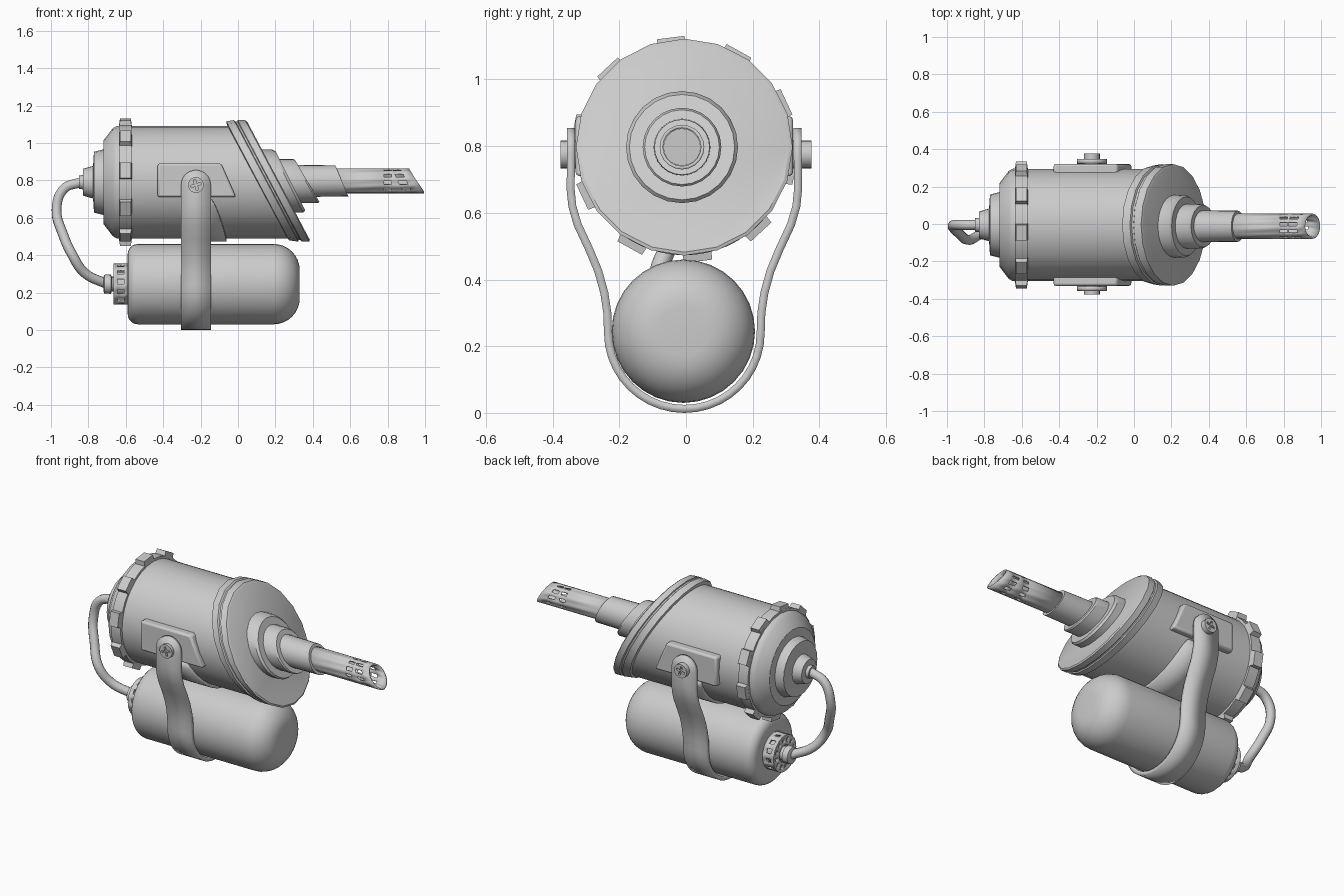
import bpy, bmesh
from math import sin, cos, pi, sqrt, radians
from mathutils import Matrix, Vector

if "Cube" in bpy.data.objects:
    bpy.data.objects.remove(bpy.data.objects["Cube"])

YC, ZC = -0.005, 0.79


def finish(bm, name, fix=True, angle=32):
    if fix:
        bmesh.ops.recalc_face_normals(bm, faces=bm.faces[:])
    me = bpy.data.meshes.new(name)
    bm.to_mesh(me)
    bm.free()
    ob = bpy.data.objects.new(name, me)
    bpy.context.collection.objects.link(ob)
    bpy.ops.object.select_all(action='DESELECT')
    bpy.context.view_layer.objects.active = ob
    ob.select_set(True)
    bpy.ops.object.shade_smooth_by_angle(angle=radians(angle))
    return ob


def revolve(name, profile, y=YC, z=ZC, n=24, caps=True, windows=(), wall=0):
    """Lathe around x. Profile entries: (x, radius[, shear]); windows = bands with alternate faces removed."""
    bm = bmesh.new()
    rings = []
    for p in profile:
        s = p[2] if len(p) > 2 else 0
        rings.append([bm.verts.new((p[0] - s * p[1] * cos(a), y + p[1] * sin(a), z + p[1] * cos(a)))
                      for a in (2 * pi * i / n for i in range(n))])
    for j in range(len(rings) - 1):
        for i in range(n):
            if j in windows and i % 2 == 0:
                continue
            k = (i + 1) % n
            bm.faces.new((rings[j][i], rings[j + 1][i], rings[j + 1][k], rings[j][k]))
    if caps:
        bm.faces.new(rings[0])
        bm.faces.new(rings[-1])
    ob = finish(bm, name, fix=caps)
    if wall:
        thicken(ob, wall, -1)
    return ob


def thicken(ob, t, offset):
    m = ob.modifiers.new("thickness", 'SOLIDIFY')
    m.thickness, m.offset = t, offset


def prism(name, pts, y0, y1):
    bm = bmesh.new()
    f = bm.faces.new([bm.verts.new((x, y0, z)) for x, z in pts])
    ext = bmesh.ops.extrude_face_region(bm, geom=[f])['geom']
    bmesh.ops.translate(bm, vec=(0, y1 - y0, 0), verts=[v for v in ext if isinstance(v, bmesh.types.BMVert)])
    return finish(bm, name)


def ribbon(name, rows, t, offset=0):
    bm = bmesh.new()
    vs = [[bm.verts.new(p) for p in row] for row in rows]
    for a, b in zip(vs, vs[1:]):
        bm.faces.new((a[0], a[1], b[1], b[0]))
    ob = finish(bm, name)
    thicken(ob, t, offset)
    return ob


# main barrel with slanted front collar
revolve("barrel", [(-0.62, .30), (0.13, .30, .53)], n=32)
revolve("front_collar", [(.10, .30, .53), (.105, .318, .53), (.15, .325, .53), (.155, .317, .53),
                         (.165, .317, .53), (.17, .325, .53), (.21, .325, .53), (.217, .315, .53)], z=.797, n=20)

# stepped slanted nozzle base and tubes
NY, NZ = -.012, .797
revolve("nozzle_step_large", [(.17, .168, .5), (.265, .168, .5), (.28, .158, .5)], NY, NZ)
revolve("nozzle_step_small", [(.25, .118, .58), (.36, .118, .58), (.37, .112, .58)], NY, NZ)
revolve("nozzle_sleeve", [(.3, .086, .5), (.555, .083, .42)], NY, NZ)
revolve("nozzle_tip", [(.5, .067), (.78, .067), (.82, .067), (.855, .067, .45), (.90, .067, .45), (.955, .067, .6)],
        NY, NZ, n=20, caps=False, windows=(1, 3), wall=.01)
revolve("nozzle_plug", [(.5, .056), (.62, .056)], NY, NZ, n=20)

# rear cap and lugged ring
revolve("rear_cap", [(-.60, .305), (-.65, .30), (-.67, .288), (-.718, .225), (-.72, .175), (-.77, .163),
                     (-.775, .087), (-.828, .072), (-.83, .038), (-.85, .036)], n=24)
revolve("rear_ring", [(-.635, .30), (-.635, .315), (-.57, .315), (-.57, .29)], n=30)
bm = bmesh.new()
for i in range(10):
    rot = Matrix.Translation((-.602, YC, ZC)) @ Matrix.Rotation(radians(7 + 36 * i), 4, 'X')
    box = bmesh.ops.create_cube(bm, size=1, matrix=rot @ Matrix.Translation((0, 0, .32))
                                @ Matrix.Diagonal((.068, .09, .036, 1)))
    top = rot @ Vector((0, 0, .32))
    for v in box['verts']:                       # slightly tapered lug tops
        loc = rot.inverted() @ v.co
        if loc.z > .32:
            v.co = rot @ Vector((loc.x * .85, loc.y * .93, loc.z))
finish(bm, "rear_ring_lugs")

# gas tank with domed ends
TZ, R = .245, .215
dome = [(.19 + .14 * sin(a), .075 + .14 * cos(a)) for a in (pi / 2 * i / 8 for i in range(9))]
tail = [(-.535 - .055 * sin(a), .16 + .055 * cos(a)) for a in (pi / 2 * i / 5 for i in range(5, -1, -1))]
revolve("tank", tail + dome, z=TZ, y=-.008, n=32)

# slotted valve wheel and hose fitting
revolve("valve_wheel", [(-.664, .05), (-.665, .068), (-.665, .094), (-.665, .11), (-.645, .11), (-.61, .11), (-.585, .11)],
        z=TZ, n=24, caps=False, windows=(1, 4), wall=.014)
revolve("valve_core", [(-.65, .065), (-.58, .065)], z=TZ, n=20)
revolve("hose_fitting", [(-.72, .035), (-.715, .05), (-.68, .052), (-.675, .04), (-.64, .04)], z=TZ, n=16)

# hose
cu = bpy.data.curves.new("hose", 'CURVE')
cu.dimensions, cu.bevel_depth, cu.bevel_resolution, cu.resolution_u = '3D', .027, 3, 6
path = [(-.84, -.005, .79), (-.93, -.005, .755), (-.97, -.01, .645), (-.935, -.05, .51),
        (-.885, -.085, .40), (-.82, -.055, .305), (-.70, -.005, .245)]
sp = cu.splines.new('BEZIER')
sp.bezier_points.add(len(path) - 1)
for bp, co in zip(sp.bezier_points, path):
    bp.co = co
    bp.handle_left_type = bp.handle_right_type = 'AUTO'
hose = bpy.data.objects.new("hose", cu)
bpy.context.collection.objects.link(hose)
bpy.ops.object.select_all(action='DESELECT')
bpy.context.view_layer.objects.active = hose
hose.select_set(True)
bpy.ops.object.convert(target='MESH')

# U-shaped strap with rounded upper ends
BX, BZ, W = -.225, .775, .08
side = [(.34, BZ + W * s) for s in (.995, .93, .8, .6, .35, 0)]
side += [(.341, .67), (.336, .62), (.32, .565), (.285, .49), (.258, .425), (.24, .36), (.231, .30)]
arc = [(.229 * cos(a), .241 - .229 * sin(a)) for a in (pi * i / 20 for i in range(21))]
full = side + arc + [(-y, z) for y, z in reversed(side)]
rows = []
for y, z in full:
    w = sqrt(max(W * W - max(z - BZ, 0) ** 2, 0))
    rows.append([(BX - w, y - .005, z), (BX + w, y - .005, z)])
ribbon("strap", rows, .024)

# raised belly band with slanted front edge
rows = []
for i in range(25):
    a = radians(-72 + 6 * i)
    z = ZC - .306 * cos(a)
    front = -.145 + .085 * (max(.70 - z, 0) / .22) ** .7
    rows.append([(-.30, YC + .306 * sin(a), z), (front, YC + .306 * sin(a), z)])
ribbon("belly_band", rows, .022)

# side plates and cross-head bolts
for s, label in ((-1, "front"), (1, "back")):
    plate = prism(label + "_side_plate", [(-.43, .71), (-.01, .71), (-.09, .89), (-.43, .89)],
                  s * .25 + YC, s * .326 + YC)
    bv = plate.modifiers.new("bevel", 'BEVEL')
    bv.width, bv.segments = .012, 2
    circle = [(BX + .042 * cos(2 * pi * i / 20), BZ + .042 * sin(2 * pi * i / 20)) for i in range(20)]
    bolt = prism(label + "_bolt", circle, s * .3, s * .376)
    cross = []
    for k in range(4):
        c, d = cos(k * pi / 2 + .3), sin(k * pi / 2 + .3)
        for u, v in ((.028, -.006), (.028, .006), (.006, .006)):
            cross.append((BX + u * c - v * d, BZ + u * d + v * c))
    cutter = prism(label + "_bolt_cutter", cross, s * .362, s * .4)
    bo = bolt.modifiers.new("cross", 'BOOLEAN')
    bo.operation, bo.object, bo.solver = 'DIFFERENCE', cutter, 'EXACT'
    bpy.ops.object.select_all(action='DESELECT')
    bpy.context.view_layer.objects.active = bolt
    bolt.select_set(True)
    bpy.ops.object.modifier_apply(modifier=bo.name)
    bpy.data.objects.remove(cutter)
